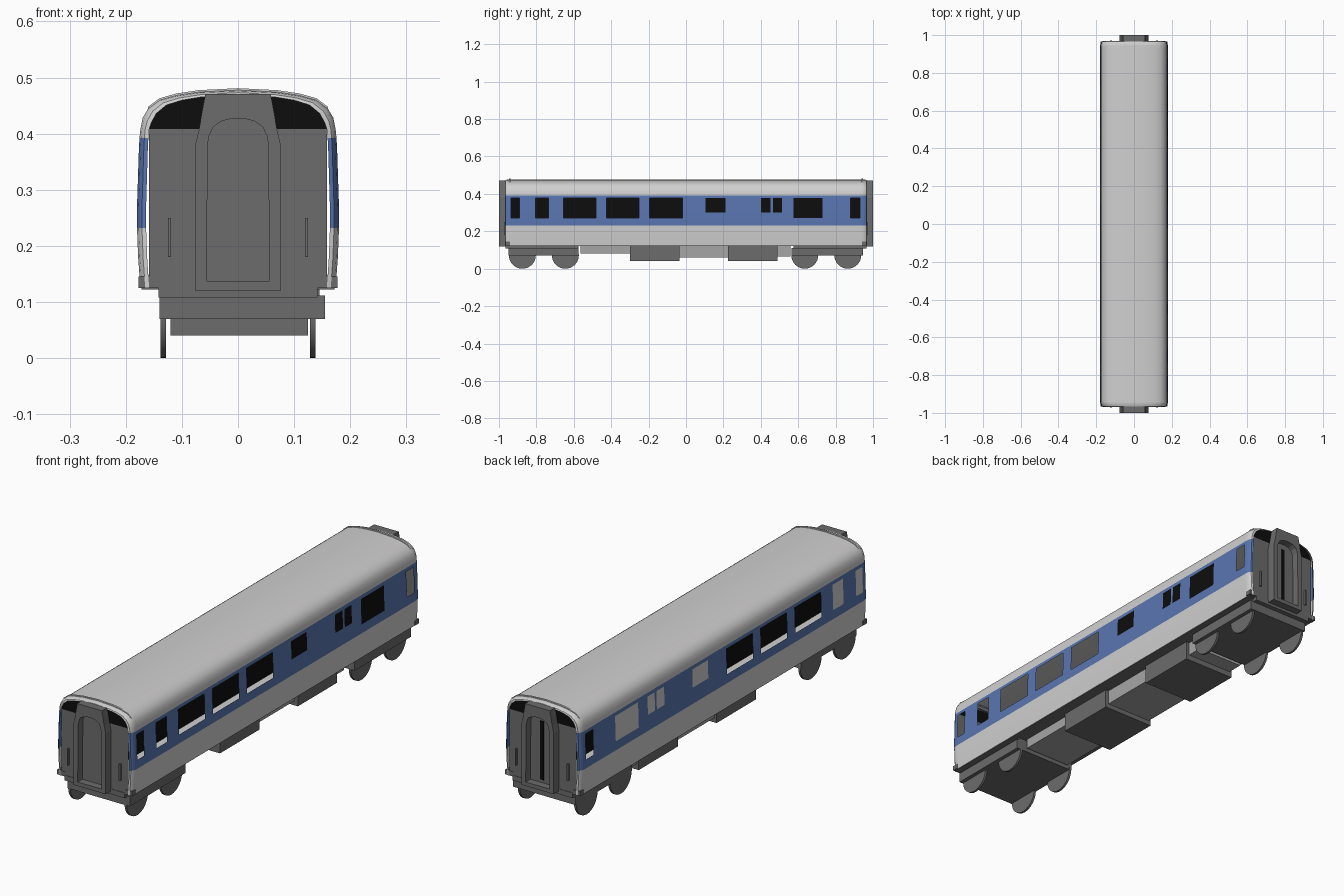
import bpy, bmesh, math

if "Cube" in bpy.data.objects:
    bpy.data.objects.remove(bpy.data.objects["Cube"])


def material(name, r, g, b):
    m = bpy.data.materials.new(name)
    m.diffuse_color = (r, g, b, 1)
    m.use_nodes = True
    m.node_tree.nodes["Principled BSDF"].inputs["Base Color"].default_value = m.diffuse_color
    return m


WHITE = material("off_white", 0.64, 0.63, 0.63)
BLUE = material("band_blue", 0.10, 0.18, 0.44)
BLACK = material("window_black", 0.004, 0.004, 0.004)
DARK = material("dark_grey", 0.15, 0.15, 0.15)
LIGHT = material("light_grey", 0.38, 0.38, 0.38)


def finish(name, bm, mats, smooth=False, recalc=True):
    if recalc:
        bmesh.ops.recalc_face_normals(bm, faces=bm.faces[:])
    me = bpy.data.meshes.new(name)
    bm.to_mesh(me)
    bm.free()
    for m in mats:
        me.materials.append(m)
    ob = bpy.data.objects.new(name, me)
    bpy.context.collection.objects.link(ob)
    if smooth:
        bpy.ops.object.select_all(action='DESELECT')
        ob.select_set(True)
        bpy.context.view_layer.objects.active = ob
        bpy.ops.object.shade_smooth_by_angle(angle=math.radians(30))
    return ob


def box(name, x, y, z, mat):
    bm = bmesh.new()
    bmesh.ops.create_cube(bm, size=1)
    for v in bm.verts:
        for i, (a, b) in enumerate((x, y, z)):
            v.co[i] = (a + b) / 2 + v.co[i] * (b - a)
    return finish(name, bm, [mat])


def loft(sections, closed=False, cap=False):
    """Join rows of points with quads."""
    bm = bmesh.new()
    rows = [[bm.verts.new(p) for p in s] for s in sections]
    n = len(rows[0])
    for a, b in zip(rows, rows[1:]):
        for i in range(n if closed else n - 1):
            j = (i + 1) % n
            bm.faces.new((a[i], a[j], b[j], b[i]))
    if cap:
        bm.faces.new(rows[-1])
    return bm


def mirrored(half):
    """Half outline ending on the centre line -> full outline."""
    return half + [(-x, z) for x, z in reversed(half[:-1])]


# Body cross-section, with cuts at the band and window heights
HALF = [(.174, .125), (.178, .18), (.180, .232), (.180, .27), (.179, .30),
        (.1765, .377), (.1755, .392), (.174, .408), (.170, .428), (.160, .445),
        (.140, .460), (.110, .4685), (.070, .4745), (0, .478)]
PROFILE = mirrored(HALF)


def section(y, t=0.0, up=0.0, pts=PROFILE):
    """Cross-section at y; t pulls it in towards the coach end."""
    return [(x * (1 - .09 * t), y, z + up - (.009 * t if z > .41 else 0)) for x, z in pts]


# Windows: y start, y end, sill height, open on right, left side kind
WINDOWS = [(-.935, -.89, .27, True, "frosted"), (-.805, -.735, .27, True, "frosted"),
           (-.655, -.48, .27, True, "open"), (-.425, -.25, .27, True, "open"),
           (-.195, -.02, .27, True, "open"), (.105, .21, .30, False, "frosted"),
           (.40, .452, .30, False, "frosted"), (.464, .512, .30, False, "frosted"),
           (.575, .73, .27, False, "frosted"), (.88, .93, .27, True, "open")]

# Body shell: lofted, coloured by height, window openings cut out of the grid
rounding = [(.968, 1), (.966, .55), (.958, .18), (.943, 0)]
rows = [section(-y, t) for y, t in rounding]
rows += [section(y) for w in WINDOWS for y in w[:2]]
rows += [section(y, t) for y, t in reversed(rounding)]
bm = loft(rows)
bmesh.ops.recalc_face_normals(bm, faces=bm.faces[:])
holes = []
for f in bm.faces:
    c = f.calc_center_median()
    f.material_index = 1 if .232 < c.z < .392 else 0
    for y0, y1, sill, right_open, left in WINDOWS:
        if y0 < c.y < y1 and sill < c.z < .377:
            if c.x > 0:
                f.material_index = 2
                is_open = right_open
            else:
                f.material_index = 0
                is_open = left == "open"
            if is_open:
                holes.append(f)
bmesh.ops.delete(bm, geom=holes, context='FACES')
finish("coach_body", bm, [WHITE, BLUE, BLACK], smooth=True, recalc=False)

# Interior seen through the open windows
box("interior_partition", (-.004, .004), (-.95, .95), (.15, .38), BLACK)
box("interior_floor", (-.168, .168), (-.95, .95), (.141, .149), WHITE)
box("underframe", (-.172, .172), (-.955, .955), (.122, .14), DARK)

# Gangway outlines, matched point for point
FRAME = mirrored([(.076, .12), (.076, .38), (.069, .41), (.064, .44), (.058, .471),
                  (.03, .471), (0, .471)])
DOORWAY = mirrored([(.056, .137), (.054, .38), (.052, .395), (.044, .412), (.03, .422),
                    (.015, .426), (0, .426)])


def ring(outline, y):
    return [(x, y, z) for x, z in outline]


for side, end in ((-1, "front"), (1, "back")):
    # End wall, dark below and black in the roof arch
    bm = bmesh.new()
    pts = section(side * .964, 1)
    k = 7
    low = [pts[0], pts[k], pts[-1 - k], pts[-1]]
    bm.faces.new([bm.verts.new(p) for p in low])
    f = bm.faces.new([bm.verts.new(p) for p in pts[k:len(pts) - k]])
    f.material_index = 1
    for f in bm.faces:
        f.normal_update()
        if f.normal.y * side < 0:
            f.normal_flip()
    finish(end + "_wall", bm, [DARK, BLACK], recalc=False)

    # Gangway frame with recessed door
    bm = loft([ring(FRAME, side * .955), ring(FRAME, side), ring(DOORWAY, side),
               ring(DOORWAY, side * .968)], closed=True, cap=True)
    finish(end + "_gangway", bm, [DARK])

    # Curved rib over the roof end
    rib = mirrored(HALF[9:])
    ys = [side * .938, side * .938, side * .946, side * .946]
    bm = loft([section(y, 0, u, rib) for y, u in zip(ys, (-.002, .003, .003, -.002))])
    finish(end + "_roof_rib", bm, [WHITE])

    # Buffer beam, handrails and corner steps
    ya, yb = sorted((side * .94, side * .966))
    box(end + "_beam", (-.142, .142), (ya, yb), (.108, .13), DARK)
    for s in (-1, 1):
        ra, rb = sorted((side * .962, side * .974))
        box(end + "_handrail", (s * .122 - .003, s * .122 + .003), (ra, rb), (.18, .25), DARK)
        xa, xb = sorted((s * .14, s * .177))
        box(end + "_corner_step", (xa, xb), (ya, yb), (.125, .145), DARK)

# Gap between the rear gangway doors
box("back_door_gap", (-.008, .008), (.967, .971), (.15, .40), BLACK)

# Bogies with wheels
for name, y0, y1, axles in (("front", -.95, -.575, (-.875, -.645)),
                            ("back", .565, .945, (.635, .865))):
    box(name + "_bogie", (-.14, .155), (y0, y1), (.07, .112), DARK)
    box(name + "_bogie_top", (-.14, .145), (y0 + .01, y1), (.11, .126), DARK)
    for y in axles:
        for s in (-1, 1):
            bm = bmesh.new()
            bmesh.ops.create_cone(bm, cap_ends=True, segments=32, radius1=.072,
                                  radius2=.072, depth=.01)
            for v in bm.verts:
                v.co = (s * .133 + v.co.z, y + v.co.x, .072 + v.co.y)
            # keep the hidden top of the wheel inside the bogie
            for v in bm.verts:
                v.co.z = min(v.co.z, .108)
            finish(name + "_wheel", bm, [DARK], smooth=True)

# Underfloor equipment
for y0, y1 in ((-.30, -.035), (.225, .49)):
    box("equipment_box", (-.12, .125), (y0, y1), (.04, .13), DARK)
for y0, y1, z in ((-.565, -.30, .08), (-.035, .225, .06), (.49, .558, .064)):
    box("equipment_cover", (-.11, .11), (y0, y1), (z, .13), LIGHT)
